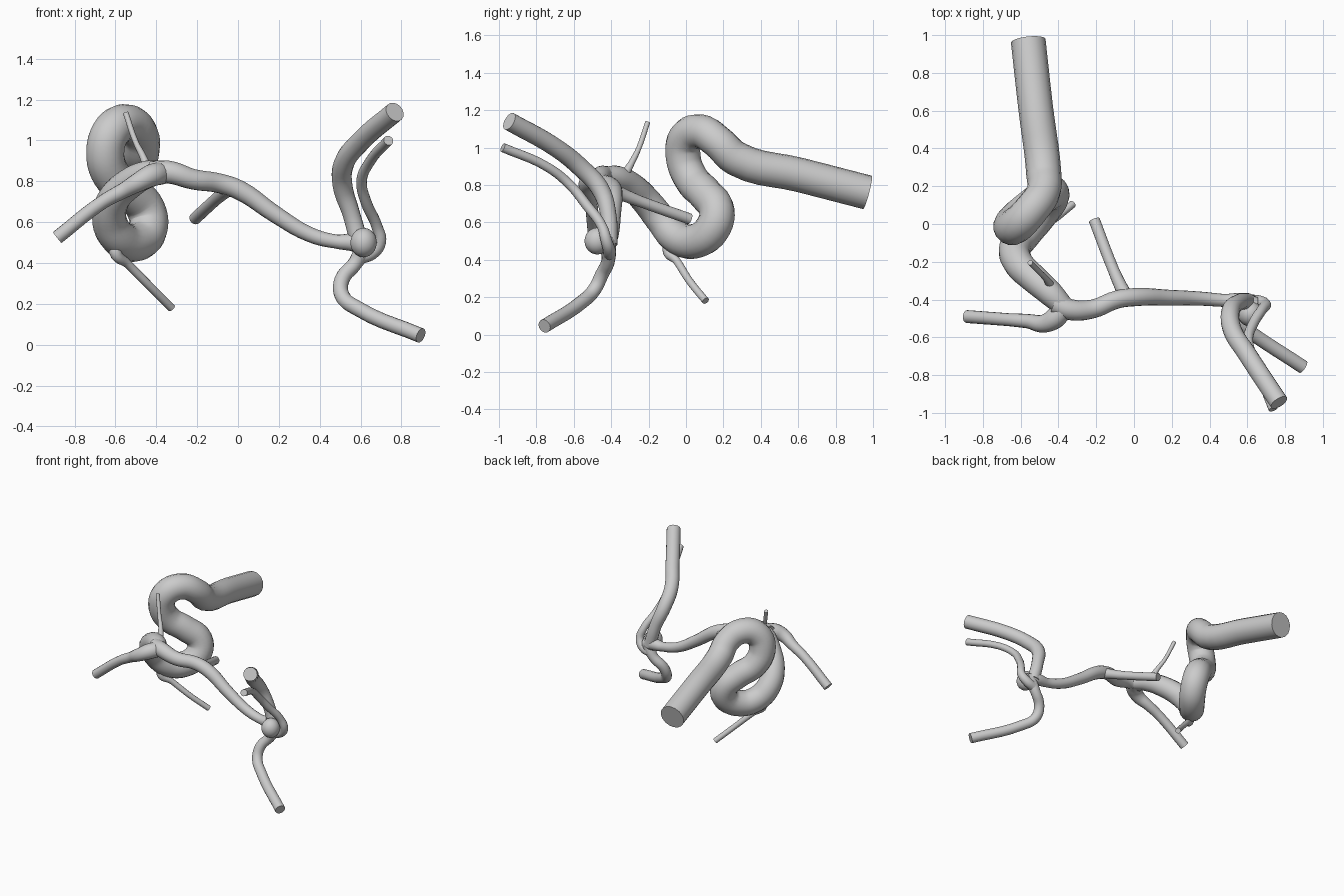
import bpy
import math


def vessel(name, pts):
    """Tapered tube through (x, y, z, radius) points, flat capped, as a mesh."""
    cu = bpy.data.curves.new(name, 'CURVE')
    cu.dimensions = '3D'
    cu.bevel_depth = 1.0
    cu.bevel_resolution = 6
    cu.resolution_u = 5
    cu.use_fill_caps = True
    sp = cu.splines.new('BEZIER')
    sp.bezier_points.add(len(pts) - 1)
    for bp, (x, y, z, r) in zip(sp.bezier_points, pts):
        bp.co = (x, y, z)
        bp.radius = r
        bp.handle_left_type = bp.handle_right_type = 'AUTO'
    ob = bpy.data.objects.new(name, cu)
    bpy.context.collection.objects.link(ob)
    bpy.ops.object.select_all(action='DESELECT')
    ob.select_set(True)
    bpy.context.view_layer.objects.active = ob
    bpy.ops.object.convert(target='MESH')
    bpy.ops.object.shade_smooth_by_angle(angle=math.radians(40))
    return bpy.context.object


def bulge(name, loc, scale):
    """Rounded swelling where vessels meet."""
    bpy.ops.mesh.primitive_ico_sphere_add(subdivisions=3, radius=1, location=loc)
    ob = bpy.context.object
    ob.name = name
    ob.scale = scale
    bpy.ops.object.transform_apply(location=False, rotation=False, scale=True)
    bpy.ops.object.shade_smooth_by_angle(angle=math.radians(40))


# Thick inlet artery: straight run, then an S-shaped siphon up to the fork
vessel("main_artery", [
    (-.56, .97, .76, .092), (-.52, .61, .853, .092), (-.478, .27, .94, .093),
    (-.48, .17, 1.03, .09), (-.54, .08, 1.085, .092), (-.615, .0, 1.05, .095),
    (-.65, -.015, .95, .095), (-.62, .03, .83, .093), (-.53, .105, .75, .093),
    (-.45, .165, .66, .095), (-.44, .14, .565, .095), (-.50, .05, .50, .093),
    (-.58, -.05, .52, .09), (-.63, -.13, .61, .085), (-.61, -.21, .71, .08),
    (-.53, -.29, .79, .075), (-.44, -.37, .835, .068), (-.37, -.44, .84, .055)])

# Left branch from the fork
vessel("left_branch", [
    (-.37, -.44, .84, .055), (-.42, -.50, .83, .056), (-.48, -.527, .80, .048),
    (-.56, -.515, .755, .038), (-.66, -.507, .70, .034), (-.885, -.49, .525, .034)])

# Long trunk running right to the second junction
vessel("right_trunk", [
    (-.42, -.42, .84, .06), (-.34, -.453, .845, .056), (-.22, -.45, .81, .05),
    (-.09, -.40, .79, .048), (.01, -.387, .755, .048), (.18, -.39, .64, .042),
    (.35, -.395, .54, .037), (.48, -.405, .505, .034), (.57, -.41, .50, .045),
    (.64, -.43, .48, .045)])

# Swelling at the second junction
bulge("junction_bulge", (.615, -.475, .50), (.065, .068, .072))

# Three outlets from the second junction
vessel("upper_outlet", [
    (.60, -.41, .48, .045), (.555, -.415, .64, .043), (.512, -.46, .78, .049),
    (.52, -.56, .89, .05), (.60, -.69, .995, .05), (.768, -.945, 1.14, .05)])
vessel("upper_thin_outlet", [
    (.60, -.41, .43, .035), (.655, -.41, .45, .034), (.695, -.425, .50, .03),
    (.68, -.45, .58, .027), (.63, -.53, .69, .027), (.605, -.62, .80, .026),
    (.645, -.74, .895, .025), (.737, -.98, 1.0, .025)])
vessel("lower_outlet", [
    (.62, -.42, .48, .045), (.575, -.415, .40, .036), (.51, -.45, .32, .037),
    (.51, -.49, .24, .037), (.59, -.555, .175, .037), (.895, -.757, .045, .037)])

# Small side branches: (trunk side, siphon top, siphon underside)
vessel("rear_branch", [
    (-.04, -.39, .77, .04), (-.07, -.33, .745, .034), (-.11, -.24, .71, .03),
    (-.21, .02, .618, .03)])
vessel("thin_upper_branch", [
    (-.44, -.33, .85, .025), (-.465, -.29, .92, .017), (-.50, -.255, .99, .014),
    (-.55, -.205, 1.135, .014)])
vessel("thin_lower_branch", [
    (-.575, -.06, .50, .035), (-.60, -.095, .455, .032), (-.54, -.05, .395, .021),
    (-.43, .02, .285, .02), (-.325, .105, .18, .02)])
